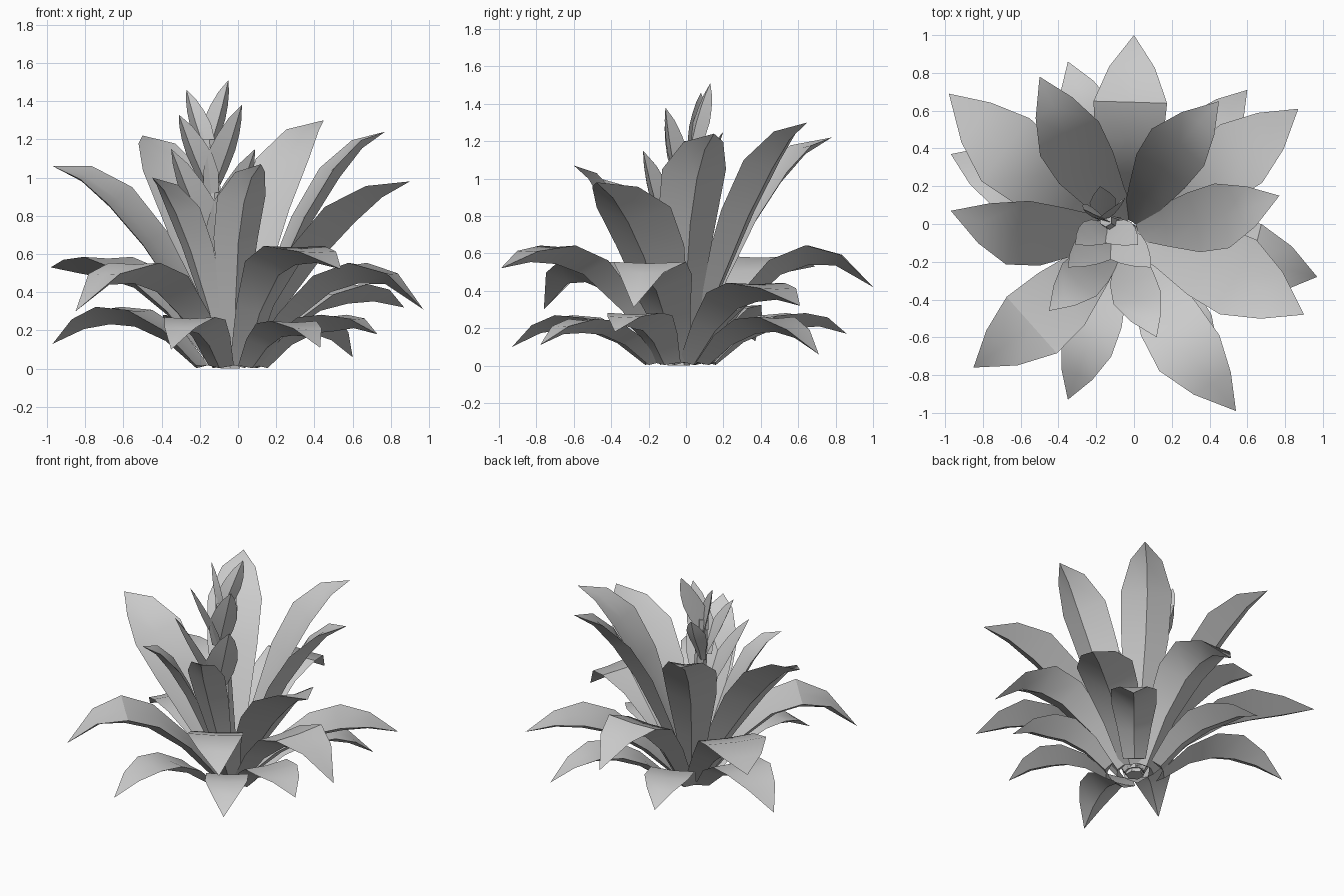
import bpy, bmesh, math
from mathutils import Vector

if "Cube" in bpy.data.objects:
    bpy.data.objects.remove(bpy.data.objects["Cube"])

STEPS = [0, .2, .42, .62, .81, 1]
WIDTH = [.38, .62, .92, 1, .62, 0]


def leaf(name, base, tip, heights, width, bend=0, roll=0, azimuth=None, shape=WIDTH,
         section=(.2, .06, .28)):
    """Solid leaf; section gives rim rise, trough rise and keel depth; bend curves it sideways."""
    b, t = Vector(base), Vector(tip)
    rim, trough, keel = section
    if azimuth is None:
        azimuth = math.atan2(t.y - b.y, t.x - b.x)
    flat = Vector((-math.sin(azimuth), math.cos(azimuth), 0))
    path = []
    for f, z in zip(STEPS, heights):
        p = b.lerp(t, f) + flat * bend * math.sin(math.pi * f)
        p.z = z
        path.append(p)
    bm = bmesh.new()
    rows = []
    for i, p in enumerate(path[:-1]):
        tangent = (path[i + 1] - path[max(i - 1, 0)]).normalized()
        up = tangent.cross(flat).normalized()
        side = flat * math.cos(roll) + up * math.sin(roll)
        up = up * math.cos(roll) - flat * math.sin(roll)
        h = width * shape[i] / 2
        ring = [p - side * h + up * h * rim, p + up * h * trough,
                p + side * h + up * h * rim, p - up * h * keel]
        for q in ring:
            q.z = max(q.z, .003)
        rows.append([bm.verts.new(q) for q in ring])
    end = bm.verts.new(path[-1])
    for a, c in zip(rows, rows[1:]):
        for k in range(4):
            n = (k + 1) % 4
            bm.faces.new((a[k], a[n], c[n], c[k]))
    for k in range(4):
        bm.faces.new((rows[-1][k], rows[-1][(k + 1) % 4], end))
    bm.faces.new(rows[0])
    bmesh.ops.recalc_face_normals(bm, faces=bm.faces)
    me = bpy.data.meshes.new(name)
    bm.to_mesh(me)
    bm.free()
    ob = bpy.data.objects.new(name, me)
    bpy.context.collection.objects.link(ob)
    bpy.ops.object.select_all(action='DESELECT')
    ob.select_set(True)
    bpy.context.view_layer.objects.active = ob
    bpy.ops.object.shade_smooth_by_angle(angle=math.radians(32))
    return ob


def root(tip, r):
    # leaves spring from a small ring around the stem
    a = math.atan2(tip[1] + .03, tip[0] + .03)
    return (-.03 + r * math.cos(a), -.03 + r * math.sin(a), .02)


# tall upright leaves: tip x, y, z, width, bend, roll
for x, y, z, w, bend, roll in [
        (-.97, .07, 1.06, .37, .07, -.35), (-.50, .78, 1.22, .36, .03, 0),
        (.45, .65, 1.30, .34, .04, 0), (.77, .15, 1.24, .35, -.04, 0),
        (.90, -.48, .98, .44, .03, 0), (.12, -.60, 1.07, .26, -.05, 0),
        (-.45, -.46, 1.00, .25, 0, 0)]:
    hs = [.02] + [z * k for k in (.33, .63, .83, .95, 1)]
    leaf("upright_leaf", root((x, y), .05), (x, y, z), hs, w, bend, roll)

# arching middle leaves: tip x, y, z, crest height, width, bend
for x, y, z, p, w, bend in [
        (0, 1.0, .42, .62, .39, .01), (-.98, .69, .53, .56, .42, .06),
        (.87, .61, .32, .42, .38, -.02), (.97, -.28, .31, .53, .40, 0),
        (.54, -.99, .52, .62, .37, -.06), (-.85, -.76, .30, .53, .40, .04)]:
    hs = [.02, p * .52, p * .88, p, max(p * .8 + z * .2, z + .02), z]
    leaf("arching_leaf", root((x, y), .1), (x, y, z), hs, w, bend, section=(.12, .08, .42))

# low outer leaves
for x, y, z, p, w in [(-.97, .37, .13, .30, .34), (-.35, .86, .17, .26, .30),
                      (.60, .71, .06, .24, .30), (.73, -.38, .18, .26, .32),
                      (.43, -.78, .11, .23, .28), (-.35, -.93, .10, .25, .28)]:
    hs = [.01, p * .62, p * .95, p, (p + z) / 2 + .03, z]
    leaf("low_leaf", root((x, y), .18), (x, y, z), hs, w,
         shape=[.5, .75, 1, 1, .62, 0], section=(.14, .08, .4))

# flower stem
bpy.ops.mesh.primitive_cone_add(vertices=6, radius1=.06, radius2=.035, depth=1.2, location=(0, 0, .6))
stem = bpy.context.object
stem.name = "flower_stem"
for v in stem.data.vertices:
    k = v.co.z / 1.2 + .5
    v.co.x += -.04 - .11 * k
    v.co.y += -.04 + .06 * k

# paired flower bracts, stacked up the stem: base, left tip, right tip, width
BRACT = [.55, 1, 1.1, .9, .55, 0]
for b, tl, tr, w in [((-.12, -.07, .62), (-.35, -.23, 1.15), (.09, -.23, 1.15), .19),
                     ((-.14, -.02, .92), (-.31, -.11, 1.33), (.02, -.11, 1.38), .16),
                     ((-.16, .03, 1.12), (-.27, .08, 1.46), (-.05, .13, 1.51), .13)]:
    for t, az in ((tl, -2.25), (tr, -.9)):
        hs = [b[2] + (t[2] - b[2]) * k for k in (0, .25, .47, .66, .84, 1)]
        leaf("flower_bract", b, t, hs, w, azimuth=az, shape=BRACT)

# rear bract
hs = [.9 + .35 * k for k in (0, .25, .47, .66, .84, 1)]
leaf("rear_bract", (-.15, .03, .9), (-.18, .2, 1.25), hs, .14)
